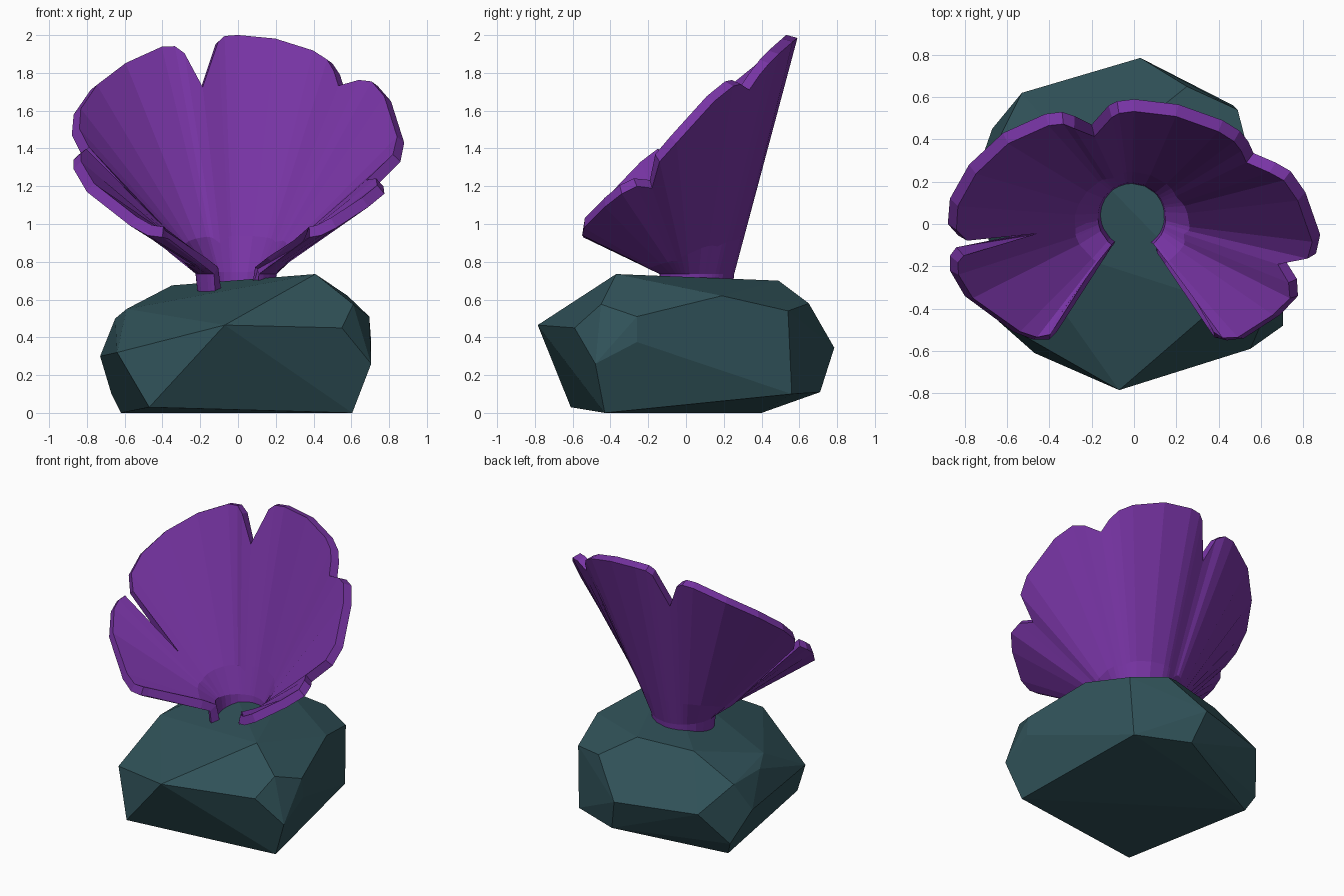
import bpy, bmesh, math
from mathutils import Vector


def material(name, rgb):
    m = bpy.data.materials.new(name)
    m.diffuse_color = (*rgb, 1)
    return m


def finish(name, bm, mat):
    me = bpy.data.meshes.new(name)
    bm.to_mesh(me)
    bm.free()
    me.materials.append(mat)
    ob = bpy.data.objects.new(name, me)
    bpy.context.collection.objects.link(ob)
    return ob


# Rock: faceted convex boulder
rock_pts = [
    (-.07, -.785, .465), (-.64, -.46, .32), (-.47, -.61, .03), (.55, -.59, .45),
    (.41, -.37, .735), (.61, -.45, .575), (.695, -.26, .51), (.705, -.26, .375),
    (.705, -.48, .26), (.605, -.43, 0), (-.62, .40, 0), (-.67, .45, .10),
    (-.73, .28, .30), (-.65, .08, .50), (-.59, -.05, .55), (-.53, .62, .34),
    (-.35, .41, .675), (.05, .49, .70), (.25, .65, .58), (.03, .785, .345),
    (.49, .54, .54), (.58, .19, .62), (.47, .56, .10),
    (.1, .71, .11), (-.65, .38, .50),
]
bm = bmesh.new()
for p in rock_pts:
    bm.verts.new(p)
bmesh.ops.convex_hull(bm, input=bm.verts)
loose = [v for v in bm.verts if not v.link_faces]
bmesh.ops.delete(bm, geom=loose, context='VERTS')
bmesh.ops.dissolve_limit(bm, angle_limit=math.radians(5), verts=bm.verts, edges=bm.edges)
bmesh.ops.recalc_face_normals(bm, faces=bm.faces)
finish("rock_base", bm, material("rock", (.03, .085, .1)))

# Coral fan: rays from a collar to a lobed rim (front left, round the back, to front right)
rim = [
    (-.365, -.51, .92), (-.40, -.545, .93), (-.48, -.545, .94), (-.57, -.51, .99),
    (-.80, -.34, 1.17), (-.87, -.22, 1.29), (-.87, -.15, 1.34), (-.84, -.11, 1.37),
    (-.365, -.015, .85),                                 # deep slit
    (-.83, -.055, 1.37), (-.88, .0, 1.47), (-.87, .12, 1.58), (-.78, .28, 1.71),
    (-.62, .43, 1.83), (-.42, .52, 1.92), (-.34, .53, 1.925), (-.28, .51, 1.89),
    (-.20, .47, 1.71),                                   # notch
    (-.12, .56, 1.95), (-.08, .58, 1.98), (0, .59, 1.985), (.21, .565, 1.965),
    (.42, .49, 1.90), (.50, .44, 1.85), (.54, .39, 1.79),
    (.565, .335, 1.71),                                  # notch
    (.67, .29, 1.74), (.74, .25, 1.73), (.81, .15, 1.65), (.88, -.05, 1.43),
    (.86, -.14, 1.33),
    (.72, -.18, 1.19),                                   # notch
    (.77, -.26, 1.20), (.775, -.34, 1.16), (.69, -.43, 1.09),
    (.52, -.54, .98), (.44, -.55, .94), (.38, -.535, .93), (.345, -.485, .91),
]
centre = Vector((-.01, .04, 0))
bm = bmesh.new()
cols = []
for p in rim:
    p = Vector(p)
    d = p - centre
    d.z = 0
    d.normalize()
    low = centre + d * .205 + Vector((0, 0, .64))
    collar = centre + d * .215 + Vector((0, 0, .735))
    mid = collar.lerp(p, .15)
    cols.append([bm.verts.new(q) for q in (low, collar, mid, p)])
for a, b in zip(cols, cols[1:]):
    for k in range(3):
        bm.faces.new((a[k], a[k + 1], b[k + 1], b[k]))
fan = finish("coral_fan", bm, material("coral", (.19, .035, .38)))
mod = fan.modifiers.new("thickness", 'SOLIDIFY')
mod.thickness = .06
mod.offset = -1
